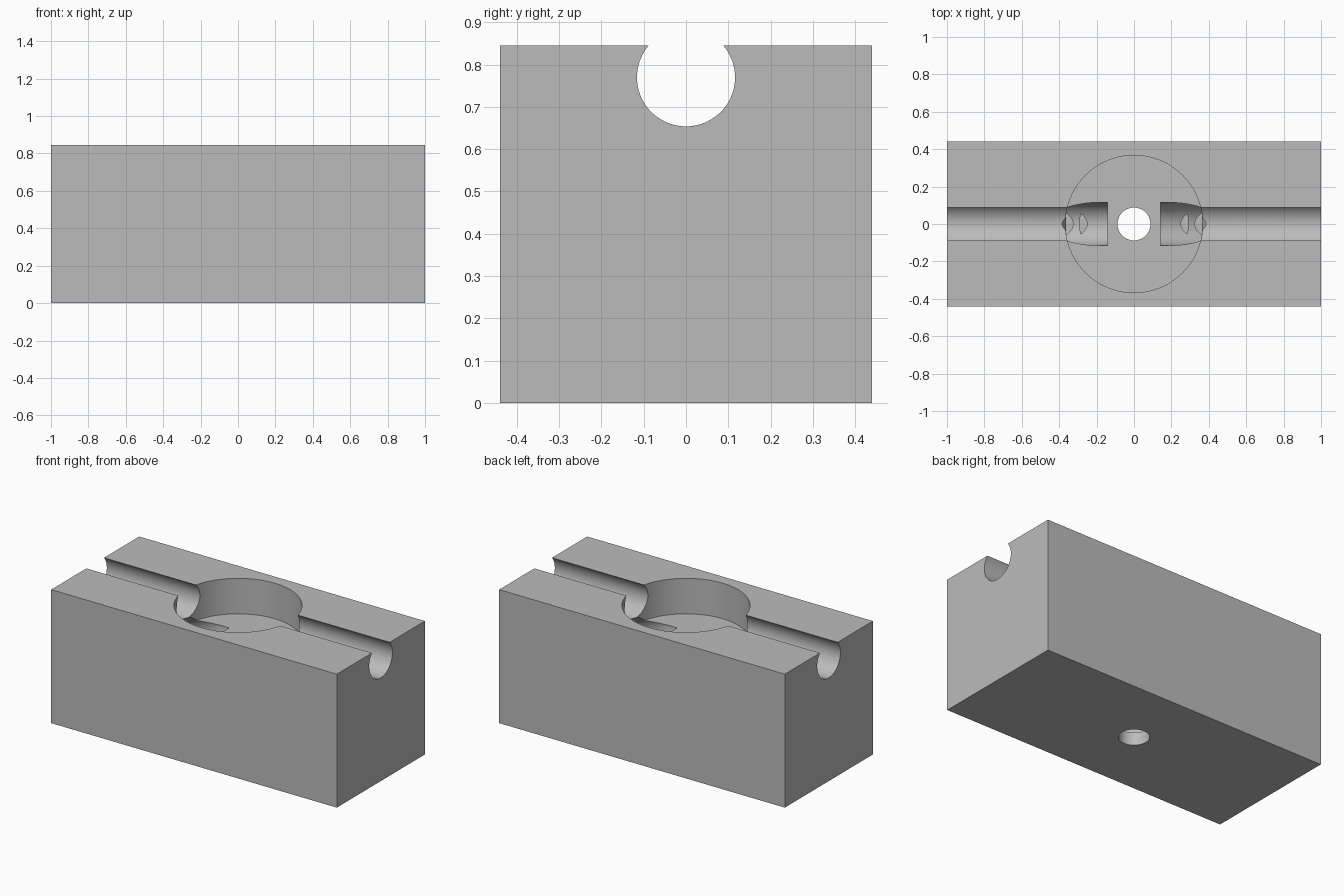
import bpy
import math

cube = bpy.data.objects.get("Cube")
if cube:
    bpy.data.objects.remove(cube, do_unlink=True)

HEIGHT = 0.845
CHANNEL_R = 0.116

grey = bpy.data.materials.new("plain grey")
grey.use_nodes = True
color = (0.5, 0.5, 0.5, 1)
grey.diffuse_color = color
grey.node_tree.nodes["Principled BSDF"].inputs["Base Color"].default_value = color

# Solid block
bpy.ops.mesh.primitive_cube_add(size=1, location=(0, 0, HEIGHT / 2))
block = bpy.context.object
block.name = "channel_block"
block.scale = (2, 0.88, HEIGHT)
bpy.ops.object.transform_apply(location=True, rotation=False, scale=True)
block.data.materials.append(grey)


def cut(name, radius, length, center, tilt=0.0, sides=96):
    """Subtract a cylinder, tilted about y, from the block."""
    bpy.ops.mesh.primitive_cylinder_add(
        vertices=sides, radius=radius, depth=length,
        location=center, rotation=(0, tilt, 0))
    cutter = bpy.context.object
    cutter.name = name
    cutter.hide_render = True
    cutter.data.materials.append(grey)
    bpy.context.view_layer.objects.active = block
    mod = block.modifiers.new(name, "BOOLEAN")
    mod.operation = "DIFFERENCE"
    mod.solver = "EXACT"
    mod.object = cutter
    bpy.ops.object.modifier_apply(modifier=name)
    bpy.data.objects.remove(cutter, do_unlink=True)


def cut_upright(name, radius, bottom, top):
    cut(name, radius, top - bottom, (0, 0, (bottom + top) / 2))


# Lengthwise channel and round pocket, open at the top
cut("long_channel", CHANNEL_R, 2.4, (0, 0, 0.77), math.pi / 2)
cut_upright("round_pocket", 0.367, 0.62, 1.0)

# Stepped inner chamber and the vertical bore through it
cut_upright("lower_chamber", 0.4, 0.08, 0.427)
cut_upright("upper_chamber", 0.29, 0.4, 0.459)
cut_upright("centre_bore", 0.088, -0.1, 0.8)

# Sloping ports from the pocket floor down into the chamber
slope = math.radians(23.3)
port_length = 0.28
for side in (-1, 1):
    reach = port_length / 2
    center = (side * (0.147 + reach * math.cos(slope)), 0,
              0.63 - reach * math.sin(slope))
    cut("sloping_port", CHANNEL_R, port_length, center,
        side * (math.pi / 2 + slope))

# Smooth round walls, crisp edges
bpy.ops.object.select_all(action="DESELECT")
block.select_set(True)
bpy.context.view_layer.objects.active = block
bpy.ops.object.shade_smooth_by_angle(angle=math.radians(30))
